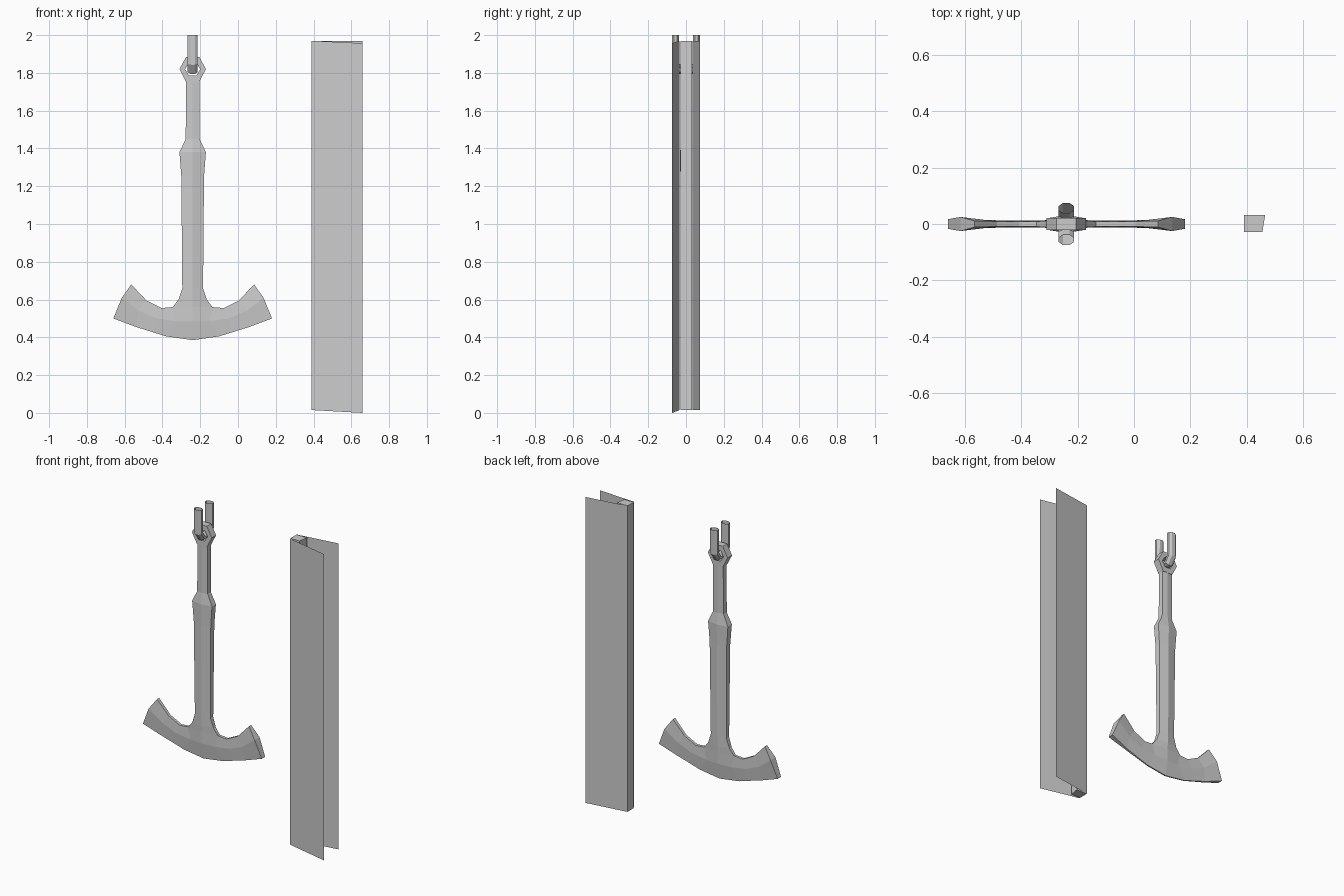
import bpy, bmesh, math

if "Cube" in bpy.data.objects:
    bpy.data.objects.remove(bpy.data.objects["Cube"])

CX = -0.24  # centre line of the axe


def make(name, bm, fix=True):
    if fix:
        bmesh.ops.remove_doubles(bm, verts=bm.verts, dist=1e-4)
        bmesh.ops.recalc_face_normals(bm, faces=bm.faces)
    me = bpy.data.meshes.new(name)
    bm.to_mesh(me)
    bm.free()
    ob = bpy.data.objects.new(name, me)
    bpy.context.collection.objects.link(ob)
    return ob


def face(bm, pts):
    return bm.faces.new([bm.verts.new(p) for p in pts])


def quad_strips(bm, rows, sx, sy):
    # rows of (x, half thickness, z) points joined into quads, mirrored by sx / sy
    for a, b in zip(rows, rows[1:]):
        for i in range(len(a) - 1):
            face(bm, [(CX + sx * x, sy * t, z)
                      for x, t, z in (a[i], a[i + 1], b[i + 1], b[i])])


# Axe haft: (z, half width, edge half thickness, ridge half thickness)
haft = [(1.765, .035, .018, .022), (1.45, .037, .016, .022), (1.38, .07, .02, .032),
        (1.25, .06, .018, .03), (.66, .055, .014, .026), (.60, .075, .011, .024),
        (.56, .105, .009, .02)]
haft_rows = [[(0, r, z), (w, e, z)] for z, w, e, r in haft]

# Crescent blade stations: upper edge, middle ridge, lower edge
blade_rows = [
    [(0, .02, .56), (0, .018, .485), (0, .004, .385)],
    [(.105, .009, .56), (.09, .012, .485), (.14, .004, .405)],
    [(.165, .009, .555), (.19, .012, .50), (.21, .005, .427)],
    [(.245, .009, .595), (.285, .014, .54), (.30, .008, .455)],
    [(.325, .011, .68), (.375, .025, .61), (.42, .017, .50)],
]
bm = bmesh.new()
for sx in (1, -1):
    for sy in (1, -1):
        quad_strips(bm, haft_rows, sx, sy)
        quad_strips(bm, blade_rows, sx, sy)
    # narrow rim around the outline
    rim = [(0, haft_rows[0][0][1], haft[0][0])] + [r[1] for r in haft_rows]
    rim += [r[0] for r in blade_rows[2:]] + blade_rows[-1][1:]
    rim += [r[2] for r in reversed(blade_rows[:-1])]
    for (x1, t1, z1), (x2, t2, z2) in zip(rim, rim[1:]):
        x1, x2 = CX + sx * x1, CX + sx * x2
        face(bm, [(x1, -t1, z1), (x1, t1, z1), (x2, t2, z2), (x2, -t2, z2)])
make("axe_body", bm)

# Hexagonal eye at the top of the haft
outer = [(.07, 1.82), (.035, 1.885), (-.035, 1.885), (-.07, 1.82), (-.035, 1.752), (.035, 1.752)]
inner = [(.04, 1.82), (.02, 1.852), (-.02, 1.852), (-.04, 1.82), (-.02, 1.786), (.02, 1.786)]
T = .022
bm = bmesh.new()
for i in range(6):
    j = (i + 1) % 6
    loop = [(outer, -T), (inner, -T), (inner, T), (outer, T)]
    for k in range(4):
        (pa, ya), (pb, yb) = loop[k], loop[(k + 1) % 4]
        face(bm, [(CX + p[n][0], y, p[n][1])
                  for p, n, y in ((pa, i, ya), (pa, j, ya), (pb, j, yb), (pb, i, yb))])
make("axe_eye", bm)

# Half chain link through the eye: an octagonal bar swept along a U, open on top
path = [(-.056, 2), (-.056, 1.85), (-.03, 1.811), (.03, 1.811), (.056, 1.85), (.056, 2)]
normals = [(1, 0), (.93, .37), (.5, .87), (-.5, .87), (-.93, .37), (-1, 0)]
rings = []
for (y, z), (ny, nz) in zip(path, normals):
    ring = []
    for k in range(8):
        a = math.radians(45 * k + 22.5)
        d = .0205 * math.sin(a)
        ring.append((CX + .029 * math.cos(a), y + ny * d, z + nz * d))
    rings.append(ring)
bm = bmesh.new()
for a, b in zip(rings, rings[1:]):
    for k in range(8):
        n = (k + 1) % 8
        face(bm, [a[k], a[n], b[n], b[k]])
make("chain_link", bm)

# Slot spine
bm = bmesh.new()
bmesh.ops.create_cube(bm, size=1)
for v in bm.verts:
    front = v.co.y < 0
    v.co.x = (.455 if front else .465) if v.co.x > 0 else .39
    v.co.z = 1.97 if v.co.z > 0 else .015
    v.co.y = -.029 if front else .032
make("slot_spine", bm)

# Flared slot walls, single sheets; the front one sags slightly
for name, s, drop in (("slot_wall_front", -1, .013), ("slot_wall_back", 1, 0)):
    bm = bmesh.new()
    pts = [(.39, s * .034, .015), (.66, s * .073, .015 - drop - (.002 if drop else 0)),
           (.66, s * .073, 1.97 - drop), (.39, s * .034, 1.97)]
    face(bm, pts if s < 0 else pts[::-1])
    make(name, bm, fix=False)
